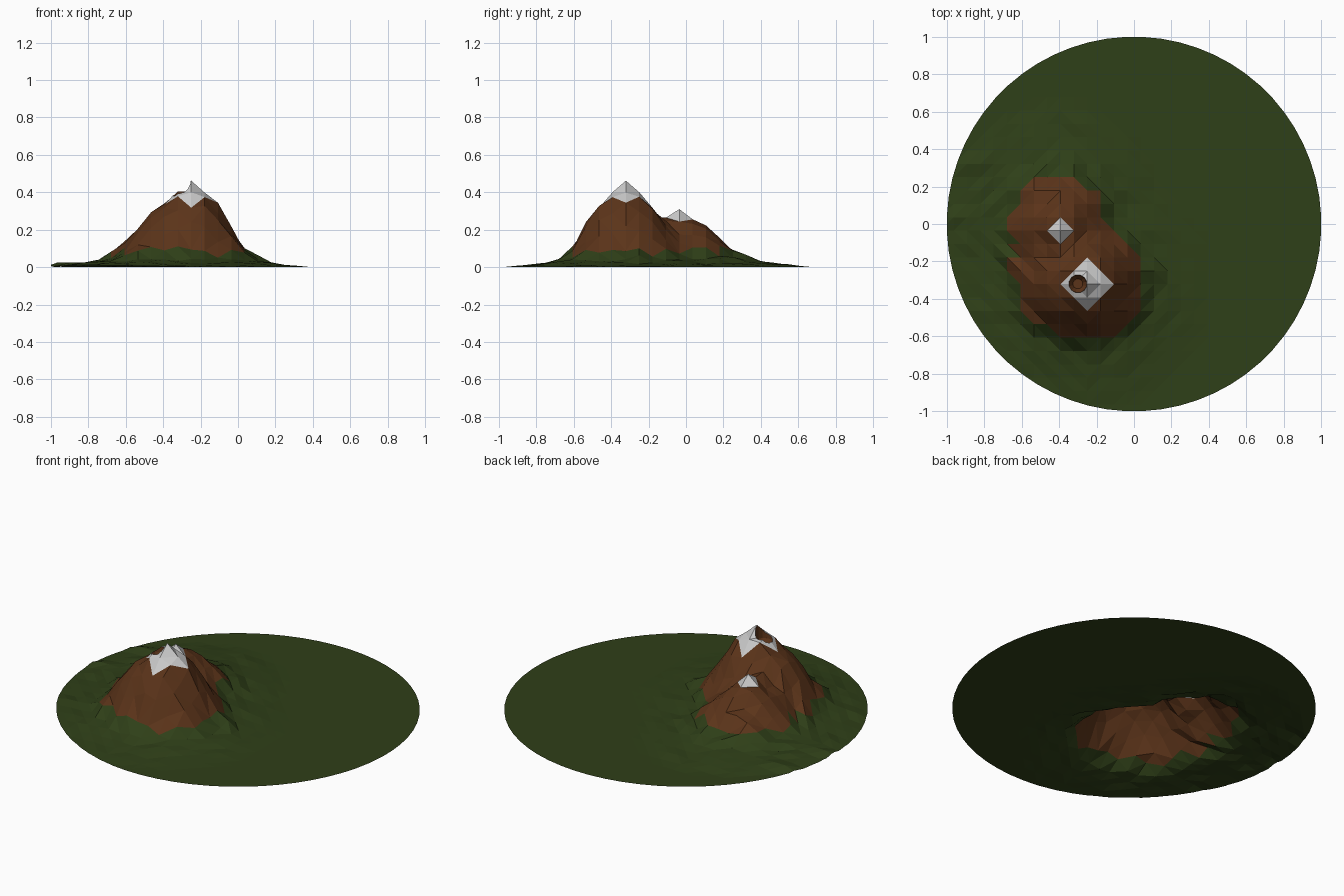
import bpy, bmesh, math, random
from mathutils import Vector

if "Cube" in bpy.data.objects:
    bpy.data.objects.remove(bpy.data.objects["Cube"])

random.seed(4)
STEP = 2 / 28
SUMMIT = (-3.5 * STEP, -4.5 * STEP)
SHOULDER = (-5.5 * STEP, -0.5 * STEP)
VENT = Vector((-0.30, -0.32, 0))
VENT_R = 0.047

# Height profiles: (distance from peak, height)
PROFILE_A = [(0, .462), (.072, .40), (.101, .37), (.145, .33), (.22, .215),
             (.30, .085), (.36, .035), (.48, .015), (.66, 0)]
PROFILE_B = [(0, .31), (.072, .255), (.16, .195), (.25, .125), (.33, .07),
             (.44, .025), (.60, .012), (.68, 0)]


def sample(profile, d):
    for (d0, h0), (d1, h1) in zip(profile, profile[1:]):
        if d <= d1:
            return h0 + (h1 - h0) * (d - d0) / (d1 - d0)
    return 0.0


def height(x, y):
    # Each peak is stretched differently towards each side
    ax, ay = x - SUMMIT[0], y - SUMMIT[1]
    a = sample(PROFILE_A, math.hypot(ax * (0.82 if ax < 0 else 1.03), ay * 1.0))
    bx, by = x - SHOULDER[0], y - SHOULDER[1]
    b = sample(PROFILE_B, math.hypot(bx * (1.1 if bx < 0 else 1.25), by))
    # Ridge that joins the two peaks
    t = max(0, min(1, (y - SUMMIT[1]) / (SHOULDER[1] - SUMMIT[1])))
    rx = SUMMIT[0] + t * (SHOULDER[0] - SUMMIT[0])
    r = 0
    if 0.2 < t < 1:
        r = (0.385 - 0.125 * t) - 0.75 * abs(x - rx)
    h = max(a, b, r)
    near = min(math.hypot(ax, ay), math.hypot(bx, by))
    if h > 0.002 and near > 0.09:
        h += random.uniform(-1, 1) * min(0.022, 0.3 * h)
    # Low lumpy foothills on the left
    if x < -0.55 and abs(y + 0.15) < 0.5 and math.hypot(x, y) < 0.97:
        h = max(h, random.choice((0, 0.012, 0.025)))
    return max(h, 0)


def material(name, rgb):
    m = bpy.data.materials.new(name)
    m.diffuse_color = (*rgb, 1)
    m.use_nodes = True
    m.node_tree.nodes["Principled BSDF"].inputs["Base Color"].default_value = m.diffuse_color
    return m


bm = bmesh.new()

# Ground grid lifted into mountains
N = 16
verts = {}
for i in range(-N, N):
    for j in range(-N, N):
        x, y = (i + .5) * STEP, (j + .5) * STEP
        verts[i, j] = bm.verts.new((x, y, height(x, y)))

# Split every square across the slope of its nearest peak
for i in range(-N, N - 1):
    for j in range(-N, N - 1):
        a, b, c, d = (verts[k] for k in ((i, j), (i + 1, j), (i + 1, j + 1), (i, j + 1)))
        mid = (a.co + c.co) / 2
        px, py = min(SUMMIT, SHOULDER, key=lambda p: math.hypot(mid.x - p[0], mid.y - p[1]))
        if (mid.x - px) * (mid.y - py) > 0:
            bm.faces.new((a, b, d))
            bm.faces.new((b, c, d))
        else:
            bm.faces.new((a, b, c))
            bm.faces.new((a, c, d))

# Grass, rock and snow
for f in bm.faces:
    c = f.calc_center_median()
    snow_a = abs(c.x - SUMMIT[0]) + abs(c.y - SUMMIT[1]) < 2 * STEP
    snow_b = abs(c.x - SHOULDER[0]) + abs(c.y - SHOULDER[1]) < STEP
    f.material_index = 2 if snow_a or snow_b else (1 if c.z > 0.085 else 0)

# Trim the grid to a round base
SIDES = 64
for k in range(SIDES):
    ang = 2 * math.pi * k / SIDES
    n = Vector((math.cos(ang), math.sin(ang), 0))
    bmesh.ops.bisect_plane(bm, geom=bm.verts[:] + bm.edges[:] + bm.faces[:], dist=1e-6,
                           plane_co=n, plane_no=n, clear_outer=True)

# Cut the round vent opening beside the summit
for k in range(12):
    ang = 2 * math.pi * k / 12
    n = Vector((math.cos(ang), math.sin(ang), 0))
    near = [f for f in bm.faces if (f.calc_center_median().xy - VENT.xy).length < 0.1]
    geom = set(near)
    for f in near:
        geom.update(f.edges)
        geom.update(f.verts)
    bmesh.ops.bisect_plane(bm, geom=list(geom), dist=1e-6,
                           plane_co=VENT + n * VENT_R, plane_no=n)


def in_vent(p):
    return all((p.x - VENT.x) * math.cos(math.pi * k / 6)
               + (p.y - VENT.y) * math.sin(math.pi * k / 6) < VENT_R for k in range(12))


bmesh.ops.delete(bm, geom=[f for f in bm.faces if in_vent(f.calc_center_median())],
                 context='FACES')

# Line the vent with a rocky bowl
rim = [e for e in bm.edges if e.is_boundary
       and all((v.co.xy - VENT.xy).length < VENT_R * 1.2 for v in e.verts)]
for scale, z in ((0.92, 0.375), (0.6, 0.35)):
    ext = bmesh.ops.extrude_edge_only(bm, edges=rim)['geom']
    for g in ext:
        if isinstance(g, bmesh.types.BMVert):
            g.co = Vector((VENT.x + (g.co.x - VENT.x) * scale,
                           VENT.y + (g.co.y - VENT.y) * scale, min(z, g.co.z - 0.004)))
        elif isinstance(g, bmesh.types.BMFace):
            g.material_index = 1
    rim = [g for g in ext if isinstance(g, bmesh.types.BMEdge) and g.is_boundary]
for f in bmesh.ops.holes_fill(bm, edges=rim, sides=0)['faces']:
    f.material_index = 1

bmesh.ops.recalc_face_normals(bm, faces=bm.faces)
if sum(f.normal.z for f in bm.faces) < 0:
    bmesh.ops.reverse_faces(bm, faces=bm.faces)

mesh = bpy.data.meshes.new("mountain_terrain")
bm.to_mesh(mesh)
bm.free()
for name, rgb in (("grass", (.028, .050, .009)), ("rock", (.105, .034, .010)),
                  ("snow", (.80, .80, .80))):
    mesh.materials.append(material(name, rgb))
terrain = bpy.data.objects.new("mountain_terrain", mesh)
bpy.context.collection.objects.link(terrain)
